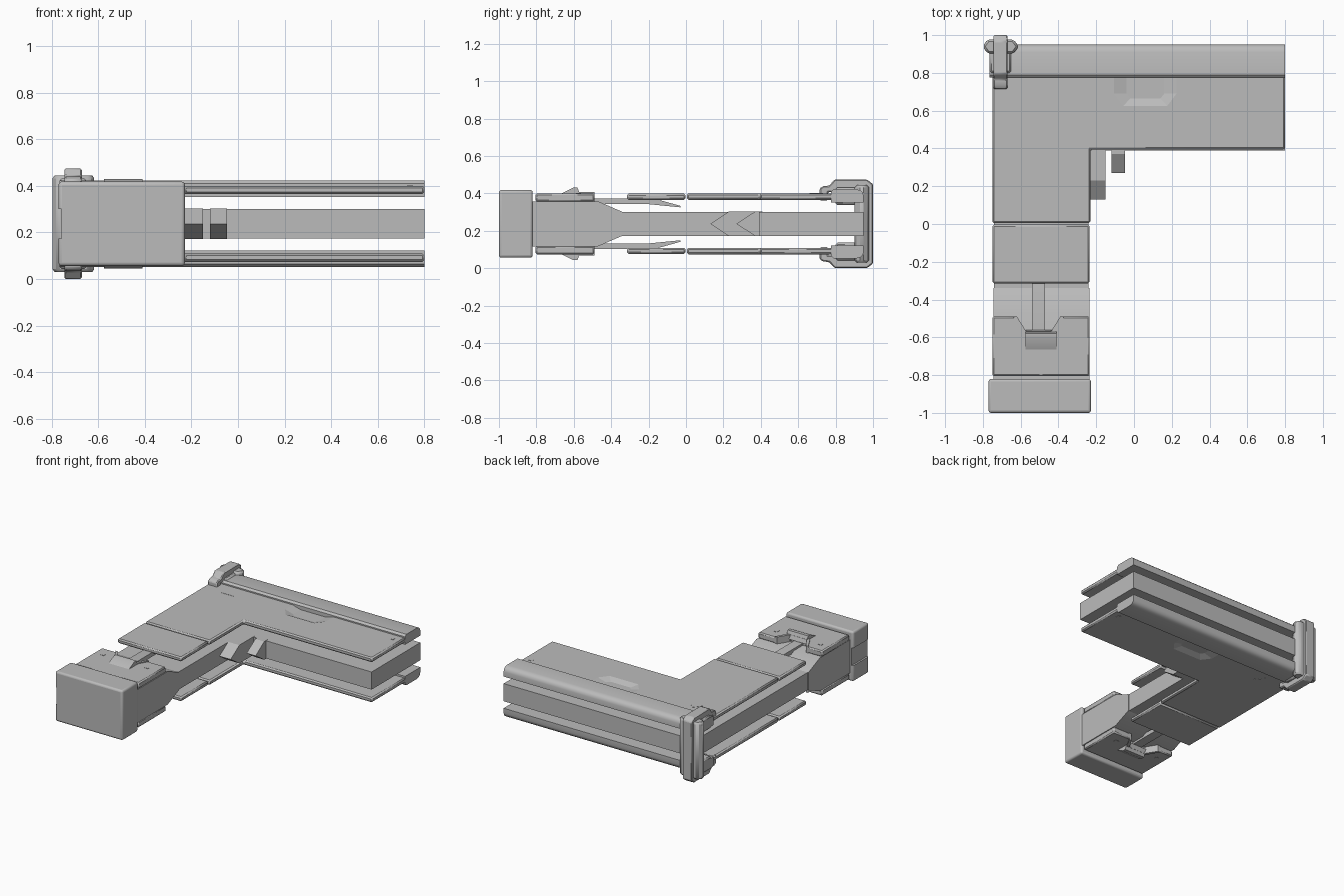
import bpy, bmesh, math
from mathutils import Vector

cube = bpy.data.objects.get("Cube")
if cube:
    bpy.data.objects.remove(cube, do_unlink=True)

MID = 0.237  # height of the horizontal symmetry plane

grey = bpy.data.materials.new("plain_grey")
grey.use_nodes = True
tone = (0.5, 0.5, 0.5, 1)
grey.diffuse_color = tone
grey.node_tree.nodes["Principled BSDF"].inputs["Base Color"].default_value = tone


def prism(name, pts, lo, hi, axis="z", mirror=False, bevel=0, segments=1, end=None):
    """Extrude a 2D outline along z (x, y points) or along x (y, z points)."""
    bm = bmesh.new()

    def place(p, d):
        return Vector((p[0], p[1], d)) if axis == "z" else Vector((d, p[0], p[1]))
    a = [bm.verts.new(place(p, lo)) for p in pts]
    b = [bm.verts.new(place(p, hi)) for p in (end or pts)]
    bm.faces.new(a)
    bm.faces.new(b[::-1])
    for i in range(len(a)):
        j = (i + 1) % len(a)
        bm.faces.new((a[i], b[i], b[j], a[j]))
    bmesh.ops.recalc_face_normals(bm, faces=bm.faces)
    mesh = bpy.data.meshes.new(name)
    bm.to_mesh(mesh)
    bm.free()
    mesh.materials.append(grey)
    ob = bpy.data.objects.new(name, mesh)
    ob.location.z = MID
    bpy.context.collection.objects.link(ob)
    if bevel:
        m = ob.modifiers.new("edge_bevel", "BEVEL")
        m.width, m.segments = bevel, segments
        m.limit_method = "ANGLE"
    if mirror:
        m = ob.modifiers.new("top_and_bottom", "MIRROR")
        m.use_axis = (False, False, True)
    return ob


def rect(x0, x1, y0, y1):
    return [(x0, y0), (x1, y0), (x1, y1), (x0, y1)]


def both(half):
    """Complete a half profile by reflecting it below the middle."""
    return half + [(y, -z) for y, z in reversed(half) if z > 0]


def cut(ob, cutter):
    m = ob.modifiers.new("cut", "BOOLEAN")
    m.operation, m.object, m.solver = "DIFFERENCE", cutter, "EXACT"
    cutter.hide_render = True
    cutter.hide_set(True)
    cutter.display_type = "WIRE"
    # cut before the mirror so both halves match
    for i, mod in enumerate(ob.modifiers):
        if mod.type == "MIRROR":
            ob.modifiers.move(len(ob.modifiers) - 1, i)
            break


# Structural core and thicker neck
prism("core", [(-0.74, -0.42), (-0.24, -0.42), (-0.24, 0.39), (0.8, 0.39),
               (0.8, 0.95), (-0.74, 0.95)], -0.064, 0.064)
prism("neck", both([(-0.85, 0.12), (-0.47, 0.12), (-0.34, 0.064)]),
      -0.745, -0.235, "x")

# Main corner plates with a sloped finger recess
plate = prism("corner_plate", [(-0.75, 0.005), (-0.23, 0.005), (-0.23, 0.395), (0.8, 0.395),
                               (0.8, 0.8), (-0.75, 0.8)], 0.128, 0.163,
              mirror=True, bevel=0.009)
recess = prism("recess_cutter",
               [(-0.04, 0.78), (0.16, 0.78), (0.16, 0.69), (0.14, 0.665), (-0.02, 0.665), (-0.04, 0.69)],
               0.145, 0.17,
               end=[(-0.13, 0.78), (0.25, 0.78), (0.25, 0.69), (0.19, 0.61), (-0.07, 0.61), (-0.13, 0.69)])
cut(plate, recess)

# Short plates over the leg
prism("leg_plate", rect(-0.75, -0.235, -0.315, -0.003), 0.128, 0.161,
      mirror=True, bevel=0.009)

# Front plates with a V notch, its raised rim and the centre pad
notch = [(-0.39, -0.49), (-0.44, -0.57), (-0.57, -0.57), (-0.62, -0.49)]
prism("front_plate", [(-0.75, -0.805), (-0.235, -0.805), (-0.235, -0.49)] + notch
      + [(-0.75, -0.49)], 0.118, 0.163, mirror=True, bevel=0.008)
prism("notch_rim", notch + [(-0.64, -0.49), (-0.585, -0.588), (-0.425, -0.588), (-0.37, -0.49)],
      0.12, 0.17, mirror=True)
prism("centre_pad", [(-0.68, 0.155), (-0.605, 0.193), (-0.58, 0.193), (-0.56, 0.14), (-0.66, 0.13)],
      -0.575, -0.41, "x", mirror=True)

# Connecting tongue reaching from the notch under the leg plate
prism("tongue", [(-0.575, 0.105), (-0.2, 0.105), (-0.03, 0.088), (-0.03, 0.096),
                 (-0.17, 0.135), (-0.575, 0.135)], -0.54, -0.47, "x", mirror=True)

# Back rails with a rounded outer edge
prism("back_rail", [(0.775, 0.115), (0.95, 0.115), (0.95, 0.15), (0.945, 0.167), (0.932, 0.179),
                    (0.91, 0.185), (0.79, 0.185), (0.775, 0.172)],
      -0.765, 0.8, "x", mirror=True)

# Front end block with a shallow groove along its outer side
block = prism("end_block", rect(-0.77, -0.228, -1.0, -0.82), -0.181, 0.181,
              bevel=0.014, segments=3)
cut(block, prism("groove_cutter", rect(-0.8, -0.757, -1.1, -0.7), -0.064, 0.064))

# Inner corner struts with pointed noses
for name, x0, x1, tip in (("inner_strut", -0.245, -0.15, 0.13),
                          ("outer_strut", -0.12, -0.048, 0.27)):
    prism(name, both([(tip, 0), (tip + 0.1, 0.066), (0.41, 0.066)]), x0, x1, "x")

# Corner post and the clamp wrapped around it
prism("corner_post", [(-0.802, 0.94), (-0.775, 0.978), (-0.638, 0.978), (-0.61, 0.94),
                      (-0.638, 0.902), (-0.775, 0.902)], -0.207, 0.207, bevel=0.012)
prism("post_collar", [(-0.765, 0.8), (-0.65, 0.8), (-0.65, 0.95), (-0.765, 0.95)],
      0.1, 0.195, mirror=True, bevel=0.01)
prism("corner_clamp", both([(0.76, 0.125), (0.715, 0.125), (0.715, 0.19), (0.735, 0.202),
                            (0.765, 0.204), (0.795, 0.237), (0.968, 0.237), (1.0, 0.212)])
      + both([(0.95, 0.17), (0.76, 0.17)][::-1])[::-1],
      -0.745, -0.67, "x", bevel=0.006)

# Small square studs and a triangular marker, as thin plates
for i, (x, y) in enumerate([(-0.68, -0.575), (-0.325, -0.575), (0.738, 0.72)]):
    r = 0.013
    prism("stud_%d" % (i + 1), rect(x - r, x + r, y - r, y + r), 0.16, 0.165, mirror=True)
prism("marker", [(-0.6, 0.66), (-0.5, 0.66), (-0.55, 0.72)], 0.16, 0.1645, mirror=True)

# Keep sharp edges while smoothing the rounded ones
bpy.ops.object.select_all(action="DESELECT")
for ob in bpy.context.collection.objects:
    if ob.type == "MESH" and not ob.hide_render:
        ob.select_set(True)
        bpy.context.view_layer.objects.active = ob
bpy.ops.object.shade_smooth_by_angle(angle=math.radians(32))
